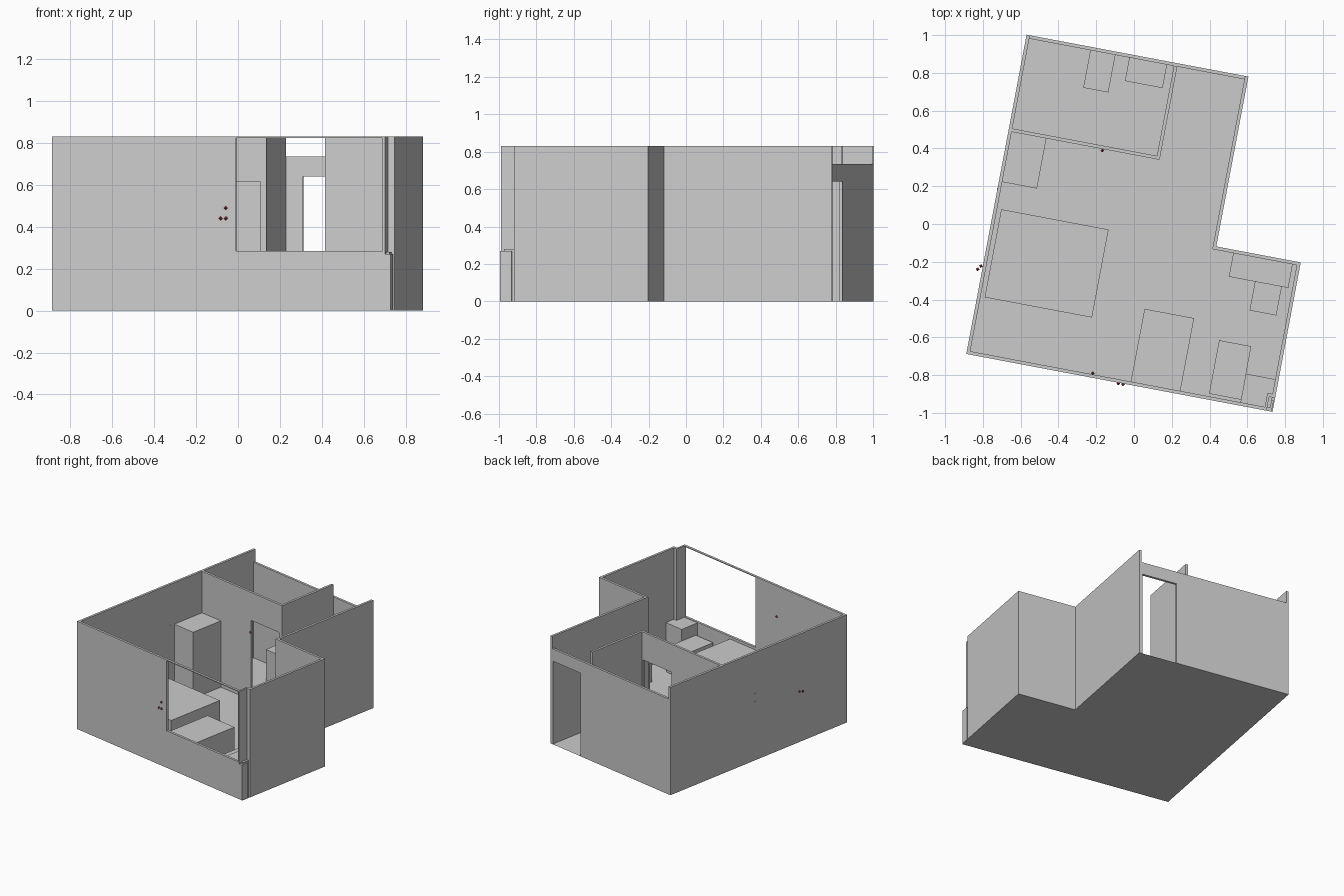
import bpy, bmesh, math
from mathutils import Matrix, Vector

if "Cube" in bpy.data.objects:
    bpy.data.objects.remove(bpy.data.objects["Cube"])

# The apartment is laid out in plan coordinates (u, v), then turned and shifted
PLACE = Matrix.Translation((-0.888, -0.688, 0)) @ Matrix.Rotation(math.radians(-10.7), 4, 'Z')
H, LOW, T = 0.83, 0.735, 0.018      # wall height, back wall height, wall thickness

red = bpy.data.materials.new("marker_red")
red.diffuse_color = (0.4, 0.06, 0.06, 1)
red.use_nodes = True
red.node_tree.nodes["Principled BSDF"].inputs["Base Color"].default_value = red.diffuse_color


def finish(name, bm, mat=None):
    bmesh.ops.recalc_face_normals(bm, faces=bm.faces)
    bm.transform(PLACE)
    me = bpy.data.meshes.new(name)
    bm.to_mesh(me)
    bm.free()
    ob = bpy.data.objects.new(name, me)
    bpy.context.collection.objects.link(ob)
    if mat:
        me.materials.append(mat)
    return ob


def prism(name, points, push):
    """Extrude a flat outline along push; no push leaves a flat face."""
    bm = bmesh.new()
    face = bm.faces.new([bm.verts.new(p) for p in points])
    if push:
        ext = bmesh.ops.extrude_face_region(bm, geom=[face], use_keep_orig=True)
        verts = [g for g in ext['geom'] if isinstance(g, bmesh.types.BMVert)]
        bmesh.ops.translate(bm, verts=verts, vec=Vector(push))
    return finish(name, bm)


def box(name, u0, u1, v0, v1, z1, z0=0.0):
    prism(name, [(u0, v0, z0), (u1, v0, z0), (u1, v1, z0), (u0, v1, z0)], (0, 0, z1 - z0))


def wall_u(name, v, outline):
    """Wall running along u, drawn as a (u, z) outline."""
    prism(name, [(u, v, z) for u, z in outline], (0, T, 0))


def doorway(u0, u1, top, d0, d1, dtop):
    return [(u0, 0), (d0, 0), (d0, dtop), (d1, dtop), (d1, 0), (u1, 0), (u1, top), (u0, top)]


# Floor, an L-shaped sheet
plan = [(0, 0), (1.65, 0), (1.65, 0.805), (1.195, 0.805), (1.195, 1.72), (0, 1.72)]
prism("floor", [(u, v, 0) for u, v in plan], None)

# Outer walls
box("left_wall", 0, T, 0, 1.72, H)
wall_u("front_wall", 0, [(T, 0), (1.605, 0), (1.605, 0.285), (0.893, 0.285), (0.893, H), (T, H)])
box("window_head", 0.893, 1.605, 0, T, H, H - 0.006)
box("right_wall", 1.65 - T, 1.65, 0.075, 0.805, H)
box("corner_return", 1.605, 1.65 - T, 0.075, 0.075 + T, H)
box("corner_jamb", 1.605, 1.618, 0, 0.075, H)
box("corner_ledge", 1.618, 1.645, 0, 0.062, 0.27)
box("step_wall", 1.195, 1.65 - T, 0.805 - T, 0.805, H)
box("side_wall", 1.195 - T, 1.195, 0.805 - T, 1.72, H)
wall_u("back_wall", 1.72 - T, doorway(T, 1.195 - T, LOW, 0.897, 1.172, 0.64))

# Bathroom partitions
wall_u("bath_front_wall", 1.2, doorway(T, 0.815, H, 0.505, 0.786, 0.615))
box("bath_side_wall", 0.815 - T, 0.815, 1.2 + T, 1.72 - T, H)

# Furniture blocks: u0, u1, v0, v1, height
furniture = {
    "toilet": (0.347, 0.482, 1.50, 1.702, 0.24),
    "washbasin": (0.557, 0.76, 1.576, 1.702, 0.26),
    "wardrobe": (0.018, 0.205, 0.93, 1.20, 0.51),
    "bed": (0.04, 0.618, 0.313, 0.787, 0.17),
    "counter": (0.883, 1.15, 0.018, 0.41, 0.265),
    "sofa": (1.302, 1.475, 0.032, 0.32, 0.19),
    "cabinet": (1.474, 1.635, 0.018, 0.172, 0.28),
    "desk": (1.29, 1.61, 0.66, 0.79, 0.24),
    "chair": (1.431, 1.575, 0.505, 0.675, 0.15),
}
for name, dims in furniture.items():
    box(name, *dims)

# Small socket and switch markers on the walls
markers = [(0.845, -0.004, 0.49), (0.82, -0.004, 0.44), (0.846, -0.004, 0.44),
           (0.677, 0.024, 0.597), (0.508, 1.192, 0.525),
           (-0.024, 0.452, 0.395), (-0.01, 0.472, 0.395)]
for i, pos in enumerate(markers):
    bm = bmesh.new()
    bmesh.ops.create_uvsphere(bm, u_segments=4, v_segments=2, radius=0.01,
                              matrix=Matrix.Translation(pos))
    finish(f"marker_{i + 1}", bm, red)

# Tiny pins through the left wall
for i, z in enumerate((0.45, 0.51)):
    box(f"wall_pin_{i + 1}", -0.002, T + 0.002, 0.887, 0.893, z + 0.006, z)
